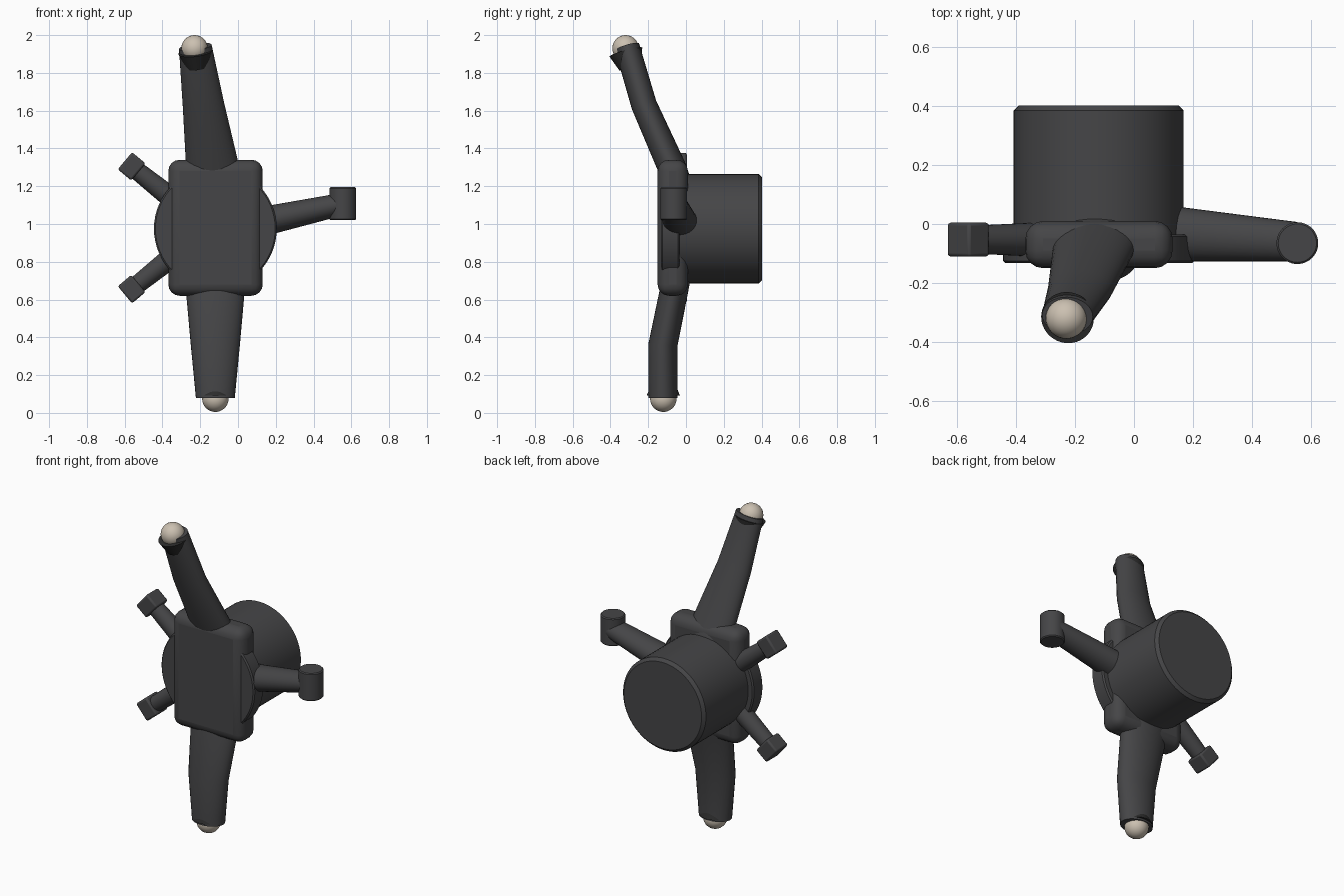
import bpy, bmesh, math
from mathutils import Vector, Matrix

if "Cube" in bpy.data.objects:
    bpy.data.objects.remove(bpy.data.objects["Cube"])


def material(name, rgb):
    m = bpy.data.materials.new(name)
    m.diffuse_color = (*rgb, 1)
    m.use_nodes = True
    m.node_tree.nodes["Principled BSDF"].inputs["Base Color"].default_value = m.diffuse_color
    return m


IRON = material("cast_iron", (0.06, 0.06, 0.063))
RUBBER = material("rubber", (0.025, 0.025, 0.025))
STEEL = material("steel", (0.6, 0.53, 0.44))


def finish(bm, name, mat, bevel=0, segments=1):
    bmesh.ops.recalc_face_normals(bm, faces=bm.faces)
    mesh = bpy.data.meshes.new(name)
    bm.to_mesh(mesh)
    bm.free()
    ob = bpy.data.objects.new(name, mesh)
    bpy.context.collection.objects.link(ob)
    mesh.materials.append(mat)
    if bevel:
        mod = ob.modifiers.new("bevel", 'BEVEL')
        mod.width, mod.segments = bevel, segments
        mod.limit_method, mod.angle_limit = 'ANGLE', math.radians(40)
    bpy.ops.object.select_all(action='DESELECT')
    ob.select_set(True)
    bpy.context.view_layer.objects.active = ob
    bpy.ops.object.shade_smooth_by_angle(angle=math.radians(35))
    return ob


def cylinder(name, a, b, r1, r2, mat=IRON, bevel=0, sides=48):
    a, b = Vector(a), Vector(b)
    bm = bmesh.new()
    mtx = Matrix.Translation((a + b) / 2) @ (b - a).to_track_quat('Z', 'Y').to_matrix().to_4x4()
    bmesh.ops.create_cone(bm, cap_ends=True, segments=sides, radius1=r1, radius2=r2,
                          depth=(b - a).length, matrix=mtx)
    return finish(bm, name, mat, bevel)


def box(name, centre, size, bevel, segments, rot=0):
    bm = bmesh.new()
    bmesh.ops.create_cube(bm, matrix=Matrix.Translation(centre) @ Matrix.Rotation(rot, 4, 'Y')
                          @ Matrix.Diagonal((*size, 1)))
    return finish(bm, name, IRON, bevel, segments)


def arm(name, sections, across, sides=32):
    """Loft ellipses; each section is (centre, half width along 'across', half thickness)."""
    bm = bmesh.new()
    pts = [Vector(s[0]) for s in sections]
    rings = []
    for i, (c, hu, hv) in enumerate(sections):
        t = (pts[min(i + 1, len(pts) - 1)] - pts[max(i - 1, 0)]).normalized()
        u = Vector(across)
        u = (u - t * u.dot(t)).normalized()
        v = t.cross(u)
        angles = [2 * math.pi * k / sides for k in range(sides)]
        rings.append([bm.verts.new(pts[i] + u * hu * math.cos(a) + v * hv * math.sin(a))
                      for a in angles])
    for r, s in zip(rings, rings[1:]):
        for k in range(sides):
            n = (k + 1) % sides
            bm.faces.new((r[k], r[n], s[n], s[k]))
    bm.faces.new(rings[0])
    bm.faces.new(rings[-1])
    return finish(bm, name, IRON)


def ball(name, centre):
    bm = bmesh.new()
    bmesh.ops.create_uvsphere(bm, u_segments=32, v_segments=16, radius=0.07,
                              matrix=Matrix.Translation(centre))
    return finish(bm, name, STEEL)


# Hub housing, flange and central body
cylinder("hub_housing", (-0.12, -0.1, 0.975), (-0.12, 0.403, 0.975), 0.289, 0.289, bevel=0.018, sides=64)
cylinder("hub_flange", (-0.12, -0.133, 0.975), (-0.12, -0.035, 0.975), 0.325, 0.325, bevel=0.008, sides=64)
box("central_body", (-0.119, -0.07, 0.98), (0.5, 0.16, 0.72), 0.06, 4)

# Upper arm with ball joint and boot
arm("upper_arm", [((-0.125, -0.04, 1.2), 0.15, 0.075), ((-0.135, -0.075, 1.3), 0.14, 0.075),
                  ((-0.183, -0.222, 1.63), 0.11, 0.068), ((-0.226, -0.312, 1.938), 0.087, 0.066)], (1, 0, 0))
ball("upper_ball", (-0.23, -0.32, 1.93))
cylinder("upper_boot", (-0.216, -0.296, 1.83), (-0.226, -0.318, 1.91), 0.06, 0.09, RUBBER)

# Lower arm with ball joint and boot
arm("lower_arm", [((-0.12, -0.05, 0.72), 0.16, 0.075), ((-0.12, -0.065, 0.64), 0.155, 0.075),
                  ((-0.12, -0.122, 0.36), 0.13, 0.077), ((-0.12, -0.122, 0.08), 0.103, 0.077)], (1, 0, 0))
ball("lower_ball", (-0.12, -0.12, 0.075))
cylinder("lower_boot", (-0.12, -0.12, 0.16), (-0.12, -0.12, 0.092), 0.06, 0.088, RUBBER)

# Steering arm with vertical eye
arm("steering_arm", [((0.08, -0.03, 1.002), 0.097, 0.08), ((0.55, -0.06, 1.105), 0.067, 0.059)], (0, 1, 0))
cylinder("steering_eye", (0.555, -0.065, 1.02), (0.555, -0.065, 1.195), 0.071, 0.071, bevel=0.006)

# Caliper mounts, mirrored above and below the hub
for name, s in (("upper", 1), ("lower", -1)):
    end = (-0.563, -0.053, 0.98 + s * 0.325)
    cylinder(name + "_caliper_arm", (-0.28, -0.053, 0.98 + s * 0.1), end, 0.06, 0.047, sides=32)
    box(name + "_caliper_boss", end, (0.093, 0.116, 0.118), 0.01, 2, s * math.radians(40))
